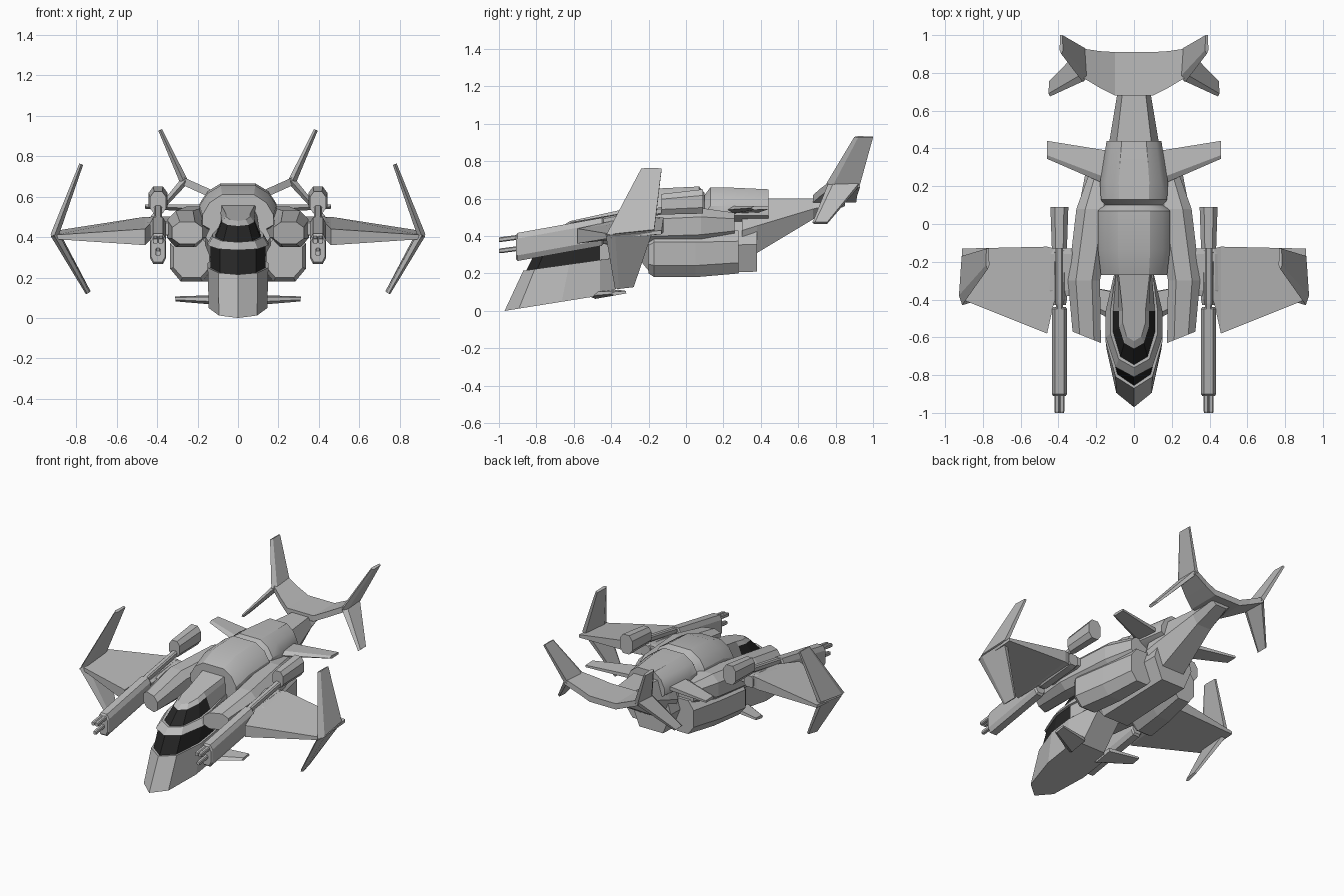
import bpy, bmesh, math
from mathutils import Vector

if "Cube" in bpy.data.objects:
    bpy.data.objects.remove(bpy.data.objects["Cube"])


def material(name, value):
    colour = (value, value, value, 1)
    mat = bpy.data.materials.new(name)
    mat.use_nodes = True
    mat.diffuse_color = colour
    mat.node_tree.nodes["Principled BSDF"].inputs["Base Color"].default_value = colour
    return mat


hull_grey = material("hull grey", .5)
window_black = material("window black", .02)


def loft(name, rings, mirror=False, is_window=None):
    """Skin closed rings of equal length; is_window(band, segment) picks the dark faces."""
    bm = bmesh.new()
    rows = [[bm.verts.new(point) for point in ring] for ring in rings]
    count = len(rows[0])
    for band, (low, high) in enumerate(zip(rows, rows[1:])):
        for seg in range(count):
            following = (seg + 1) % count
            face = bm.faces.new((low[seg], low[following], high[following], high[seg]))
            if is_window and is_window(band, seg):
                face.material_index = 1
    bm.faces.new(reversed(rows[0]))
    bm.faces.new(rows[-1])
    bmesh.ops.recalc_face_normals(bm, faces=bm.faces)
    mesh = bpy.data.meshes.new(name)
    bm.to_mesh(mesh)
    bm.free()
    part = bpy.data.objects.new(name, mesh)
    bpy.context.collection.objects.link(part)
    mesh.materials.append(hull_grey)
    if is_window:
        mesh.materials.append(window_black)
    if mirror:
        part.modifiers.new("Mirror", "MIRROR")
    return part


def section(y, half):
    """Symmetric cross-section from its (x, z) points on one side, bottom to top."""
    return [(x, y, z) for x, z in half + [(-x, z) for x, z in reversed(half)]]


def octagon(y, x, z, width, height, chamfer=.25):
    """Chamfered box section centred on x, z."""
    a, b = width / 2, height / 2
    c, d = a - width * chamfer, b - height * chamfer
    corners = ((c, -b), (a, -d), (a, d), (c, b), (-c, b), (-a, d), (-a, -d), (-c, -b))
    return [(x + dx, y, z + dz) for dx, dz in corners]


def beam(name, x, width, height, front, back, z_front, z_back, bevel=.03):
    """Mirrored pair of octagonal bars with bevelled ends."""
    rings = []
    for y, scale in ((front, .85), (front + bevel, 1), (back - bevel, 1), (back, .85)):
        z = z_front + (z_back - z_front) * (y - front) / (back - front)
        rings.append(octagon(y, x, z, width * scale, height * scale, chamfer=.2))
    return loft(name, rings, mirror=True)


def blade(name, root_front, root_back, tip_front, tip_back, thickness=.04):
    """Mirrored pair of tapered fins, thickest near the leading edge."""
    a, b, c, d = map(Vector, (root_front, root_back, tip_front, tip_back))
    normal = (b - a).cross(c - a).normalized()
    rings = []
    for front, back, size in ((a, b, thickness), (c, d, thickness / 2)):
        ridge, thick, thin = front.lerp(back, .2), normal * size / 2, normal * size / 3
        rings.append([front, ridge + thick, back + thin, back - thin, ridge - thick])
    return loft(name, rings, mirror=True)


def panel(x, front, back, z_front, z_back, thickness):
    """Four-point wing section at x."""
    t = thickness / 2
    return [(x, front, z_front - t), (x, back, z_back - t),
            (x, back, z_back + t), (x, front, z_front + t)]


# Cockpit: stacked plan contours, each rising toward the back
def contour(z, slope, nose, width, back=-.2):
    side = -.46
    length = side - nose
    half = [(width * .65, nose + length * .15), (width, nose + length * .6),
            (width, side), (.09, back)]
    outline = [(0, nose)] + half + [(-x, y) for x, y in reversed(half)]
    return [(x, y, z + slope * (y - nose)) for x, y in outline]


def inset(z, slope, nose, width, gap=.015):
    return contour(z, slope, nose + gap, width - gap)


lower_sill = (.215, .14, -.87, .15)
lower_brow = (.335, .11, -.81, .15)
upper_sill = (.375, .14, -.76, .125)
cockpit_levels = [
    contour(0, .16, -.97, .145, back=-.4), contour(*lower_sill), inset(*lower_sill),
    inset(*lower_brow), contour(*lower_brow), contour(*upper_sill), inset(*upper_sill),
    contour(.455, .17, -.66, .08), contour(.48, .22, -.62, .06)]
glass_bands, rear_segments = (2, 6), (3, 4, 5)
loft("cockpit", cockpit_levels,
     is_window=lambda band, seg: band in glass_bands and seg not in rear_segments)
blade("canard", root_front=(.1, -.52, .08), root_back=(.1, -.36, .1),
      tip_front=(.31, -.4, .09), tip_back=(.31, -.32, .1))


# Fuselage: forward hull and rear engine cover with a groove between them
def rounded_hull(name, floor, stations):
    rings = []
    for y, width, top in stations:
        rings.append(section(y, [(width * .6, floor), (width, floor + .04), (width, top - .1),
                                 (width * .8, top - .04), (width * .45, top)]))
    return loft(name, rings)


def keel(name, stations):
    rings = []
    for y, width, low, high in stations:
        rings.append(section(y, [(width * .6, low), (width, (low + high) / 2), (width * .7, high)]))
    return loft(name, rings)


forward_hull = rounded_hull("forward_hull", .42, [
    (-.27, .175, .61), (-.14, .19, .655), (.07, .19, .665), (.1, .16, .63)])
engine_cover = rounded_hull("engine_cover", .47, [
    (.1, .16, .62), (.13, .175, .66), (.22, .18, .66), (.44, .145, .65)])
keel("belly", [(-.27, .16, .3, .5), (-.18, .16, .19, .5), (.38, .15, .21, .5)])
keel("tail_boom", [(.3, .15, .26, .6), (.38, .14, .31, .6), (.68, .09, .49, .6), (.85, .07, .56, .61)])

# Nacelles: lower engine pod tapering inward, and the cowl that reaches forward over it
loft("engine_pod", [octagon(-.2, x=.23, z=.3, width=.18, height=.2),
                    octagon(-.17, x=.23, z=.305, width=.21, height=.25),
                    octagon(.05, x=.2, z=.305, width=.2, height=.25),
                    octagon(.28, x=.17, z=.315, width=.17, height=.23)], mirror=True)
cowl_rings = [octagon(-.6, x=.25, z=.42, width=.15, height=.11),
              octagon(-.3, x=.265, z=.44, width=.17, height=.18),
              octagon(.08, x=.21, z=.455, width=.19, height=.19),
              octagon(.26, x=.17, z=.46, width=.14, height=.13)]
cowl_rings[0] = [(x, y + (x - .25) * .4, z) for x, y, z in cowl_rings[0]]
loft("cowl", cowl_rings, mirror=True)

# Main wings and canted tip fins
loft("wing", [panel(.42, front=-.4, back=-.13, z_front=.44, z_back=.46, thickness=.08),
              panel(.46, front=-.58, back=-.12, z_front=.4, z_back=.46, thickness=.08),
              panel(.91, front=-.4, back=-.13, z_front=.4, z_back=.42, thickness=.02)], mirror=True)
blade("upper_tip_fin", root_front=(.91, -.43, .4), root_back=(.9, -.17, .43),
      tip_front=(.775, -.24, .76), tip_back=(.775, -.13, .76))
blade("lower_tip_fin", root_front=(.91, -.43, .41), root_back=(.9, -.18, .43),
      tip_front=(.745, -.38, .12), tip_back=(.735, -.28, .13))

# Guns: sloping housing, rear mount, rod, bracket, pod and three barrels
gun_x = .395
beam("gun_housing", gun_x, width=.08, height=.15, front=-.91, back=-.44, z_front=.34, z_back=.425, bevel=.01)
beam("gun_mount", gun_x, width=.08, height=.09, front=-.43, back=-.12, z_front=.43, z_back=.46)
beam("recoil_rod", gun_x, width=.04, height=.04, front=-.45, back=-.1, z_front=.48, z_back=.54)
beam("gun_bracket", x=.38, width=.16, height=.07, front=-.38, back=-.13, z_front=.44, z_back=.47)
loft("gun_pod", [octagon(-.13, gun_x, z=.57, width=.08, height=.11),
                 octagon(.09, gun_x, z=.585, width=.095, height=.13)], mirror=True)
for name, shift, z in (("inner_barrel", -.013, .38), ("outer_barrel", .013, .38), ("lower_barrel", 0, .32)):
    beam(name, gun_x + shift, width=.026, height=.026, front=-1, back=-.85,
         z_front=z, z_back=z + .02, bevel=.01)

# Rear stub wings
blade("stub_wing", root_front=(.15, .21, .54), root_back=(.15, .39, .54),
      tip_front=(.46, .345, .55), tip_back=(.46, .44, .55))

# Tailplane: swept, upturned toward its fins
tail_stations = ((.1, .68, .91, .6), (.18, .72, .915, .635), (.28, .78, .93, .68))
right_half = [panel(x, front, back, z, z, thickness=.04) for x, front, back, z in tail_stations]
left_half = [[(-x, y, z) for x, y, z in ring] for ring in reversed(right_half)]
loft("tailplane", left_half + right_half)
blade("upper_tail_fin", root_front=(.27, .75, .68), root_back=(.27, .93, .68),
      tip_front=(.385, .9, .93), tip_back=(.385, 1, .93))
blade("lower_tail_fin", root_front=(.26, .76, .68), root_back=(.27, .93, .68),
      tip_front=(.445, .675, .47), tip_back=(.445, .755, .47))

# Soft shading on the rounded hull sections
for part in (forward_hull, engine_cover):
    part.select_set(True)
    bpy.context.view_layer.objects.active = part
bpy.ops.object.shade_smooth_by_angle(angle=math.radians(30))
